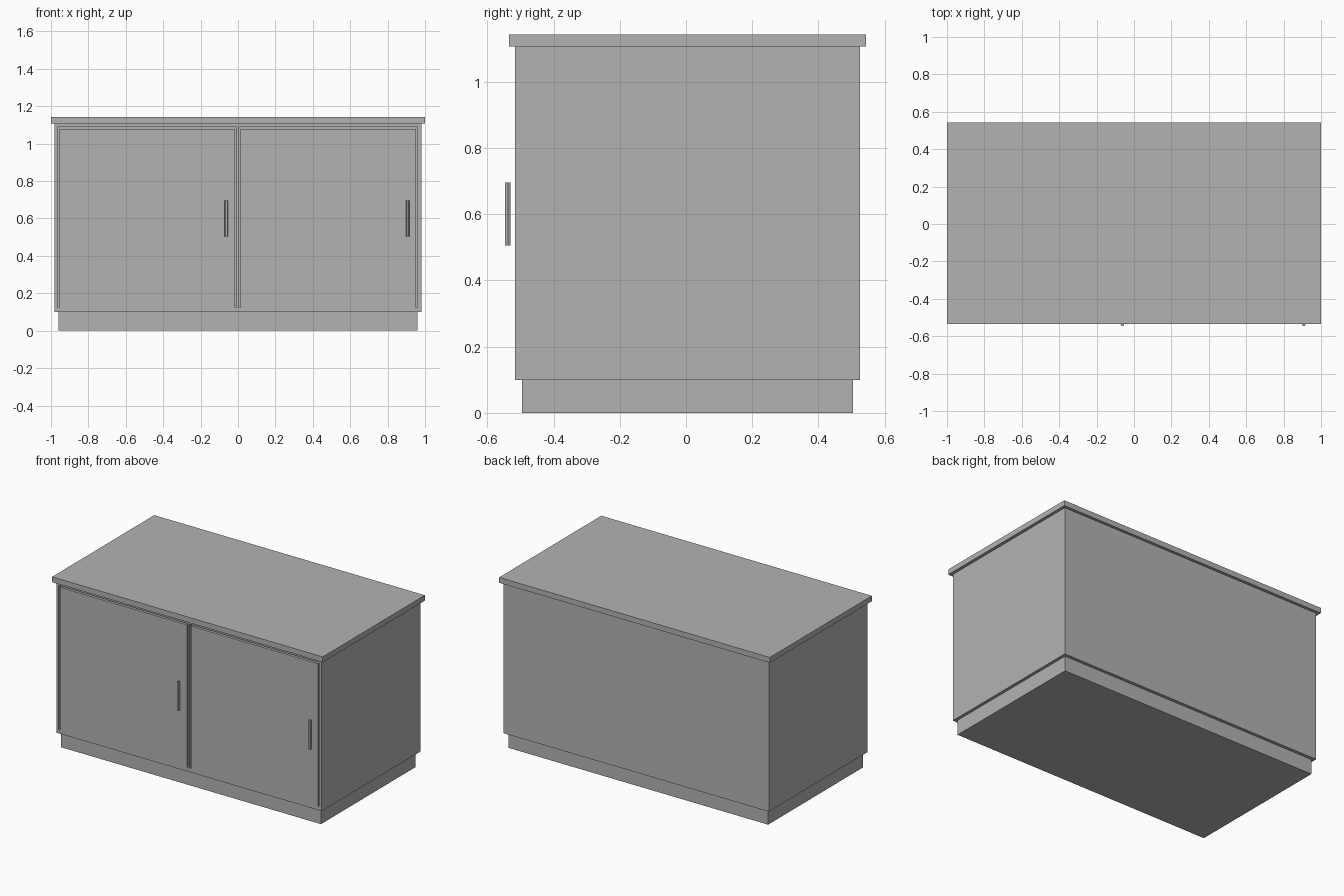
import bpy, bmesh, math

if "Cube" in bpy.data.objects:
    bpy.data.objects.remove(bpy.data.objects["Cube"])

grey = bpy.data.materials.new("plain grey")
grey.diffuse_color = (0.45, 0.45, 0.45, 1)
grey.use_nodes = True
grey.node_tree.nodes["Principled BSDF"].inputs["Base Color"].default_value = grey.diffuse_color


def add_object(name, bm):
    bmesh.ops.recalc_face_normals(bm, faces=bm.faces)
    mesh = bpy.data.meshes.new(name)
    bm.to_mesh(mesh)
    bm.free()
    mesh.materials.append(grey)
    obj = bpy.data.objects.new(name, mesh)
    bpy.context.collection.objects.link(obj)
    return obj


def box(name, x, y, z):
    bm = bmesh.new()
    bmesh.ops.create_cube(bm, size=1)
    for v in bm.verts:
        for i, (lo, hi) in enumerate((x, y, z)):
            v.co[i] = lo if v.co[i] < 0 else hi
    return add_object(name, bm)


def extrude_profile(name, points, direction):
    bm = bmesh.new()
    face = bm.faces.new([bm.verts.new(p) for p in points])
    result = bmesh.ops.extrude_face_region(bm, geom=[face])
    verts = [g for g in result["geom"] if isinstance(g, bmesh.types.BMVert)]
    bmesh.ops.translate(bm, verts=verts, vec=direction)
    return add_object(name, bm)


# Stepped cabinet: plinth, body and overhanging worktop
box("plinth", (-0.96, 0.96), (-0.495, 0.504), (0, 0.1))
body = box("cabinet_body", (-0.98, 0.98), (-0.516, 0.525), (0.1, 1.107))
box("worktop", (-1, 1), (-0.534, 0.544), (1.107, 1.143))

# Door gaps: an upside-down U cut into the front around each flush door
GAP, BOTTOM, TOP = 0.01, 0.125, 1.088
for side, x0, x1 in (("left", -0.965, -0.007), ("right", 0.003, 0.961)):
    outline = [(x0, BOTTOM), (x0, TOP), (x1, TOP), (x1, BOTTOM),
               (x1 - GAP, BOTTOM), (x1 - GAP, TOP - GAP),
               (x0 + GAP, TOP - GAP), (x0 + GAP, BOTTOM)]
    cutter = extrude_profile(side + "_door_gap_cutter",
                             [(x, -0.56, z) for x, z in outline], (0, 0.064, 0))
    cutter.hide_render = True
    mod = body.modifiers.new(side + "_door_gap", 'BOOLEAN')
    mod.operation = 'DIFFERENCE'
    mod.solver = 'EXACT'
    mod.object = cutter
    bpy.context.view_layer.objects.active = body
    bpy.ops.object.modifier_apply(modifier=mod.name)
    bpy.data.objects.remove(cutter)

# Six-sided bar handles standing off the doors
for side, x in (("left", -0.062), ("right", 0.908)):
    ring = [(x + 0.0095 * math.cos(math.tau * i / 6),
             -0.538 + 0.0095 * math.sin(math.tau * i / 6), 0.505) for i in range(6)]
    extrude_profile(side + "_door_handle", ring, (0, 0, 0.191))
